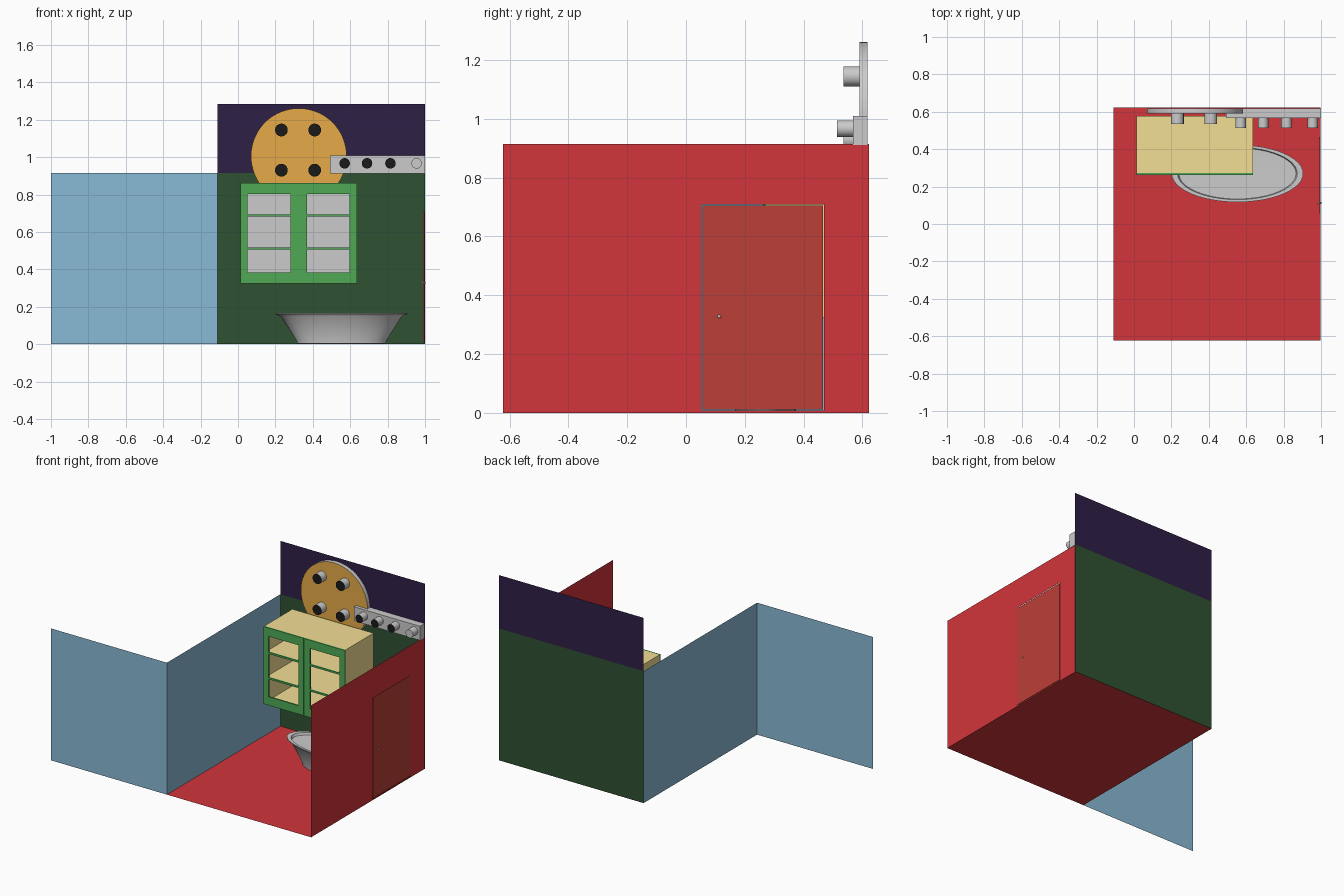
import bpy, bmesh, math
from mathutils import Matrix

if "Cube" in bpy.data.objects:
    bpy.data.objects.remove(bpy.data.objects["Cube"])


def mat(name, rgb):
    m = bpy.data.materials.new(name)
    m.diffuse_color = (*rgb, 1)
    m.use_nodes = True
    m.node_tree.nodes["Principled BSDF"].inputs["Base Color"].default_value = m.diffuse_color
    return m


RED = mat("red", (0.64, 0.035, 0.043))
DOOR = mat("door_red", (0.50, 0.05, 0.038))
BLUE = mat("blue", (0.25, 0.49, 0.66))
GREEN = mat("dark_green", (0.028, 0.083, 0.032))
PURPLE = mat("dark_purple", (0.028, 0.014, 0.062))
FRAME = mat("cabinet_green", (0.077, 0.40, 0.092))
TAN = mat("tan", (0.90, 0.74, 0.30))
ORANGE = mat("orange", (0.79, 0.41, 0.065))
BLACK = mat("black", (0.01, 0.01, 0.01))
GREY = mat("grey", (0.8, 0.8, 0.8))


def finish(name, bm, mats=()):
    me = bpy.data.meshes.new(name)
    bm.to_mesh(me)
    bm.free()
    for m in mats:
        me.materials.append(m)
    ob = bpy.data.objects.new(name, me)
    bpy.context.collection.objects.link(ob)
    return ob


def sheet(name, quads, m):
    """Thin wall made of flat quads, each a list of four corners."""
    bm = bmesh.new()
    for q in quads:
        bm.faces.new([bm.verts.new(p) for p in q])
    return finish(name, bm, [m])


def wall_x(x0, x1, y, z0, z1):
    return [(x0, y, z0), (x1, y, z0), (x1, y, z1), (x0, y, z1)]


def wall_y(x, y0, y1, z0, z1):
    return [(x, y0, z0), (x, y1, z0), (x, y1, z1), (x, y0, z1)]


def boxes(name, items, *mats):
    """One object from several boxes (x0, x1, y0, y1, z0, z1)."""
    bm = bmesh.new()
    for x0, x1, y0, y1, z0, z1 in items:
        M = Matrix.Translation(((x0 + x1) / 2, (y0 + y1) / 2, (z0 + z1) / 2))
        M = M @ Matrix.Diagonal((x1 - x0, y1 - y0, z1 - z0, 1))
        bmesh.ops.create_cube(bm, size=1, matrix=M)
    return finish(name, bm, mats)


def smooth(ob):
    bpy.ops.object.select_all(action='DESELECT')
    ob.select_set(True)
    bpy.context.view_layer.objects.active = ob
    bpy.ops.object.shade_smooth_by_angle(angle=math.radians(35))


def disc(name, x, z, r, y0, y1, face_mat, seg=32):
    """Cylinder along y with a coloured front face."""
    bm = bmesh.new()
    M = Matrix.Translation((x, (y0 + y1) / 2, z)) @ Matrix.Rotation(math.pi / 2, 4, 'X')
    bmesh.ops.create_cone(bm, cap_ends=True, segments=seg, radius1=r, radius2=r,
                          depth=y1 - y0, matrix=M)
    bm.normal_update()
    for f in bm.faces:
        if f.normal.y < -0.9:
            f.material_index = 1
    ob = finish(name, bm, [GREY, face_mat])
    smooth(ob)


# Room shell
L, R, F, B, H, TOP = -0.11, 0.997, -0.622, 0.622, 0.915, 1.285
sheet("floor", [[(L, F, 0), (R, F, 0), (R, B, 0), (L, B, 0)]], RED)
sheet("front_wall", [wall_x(-1, L, F, 0, H)], BLUE)
sheet("left_wall", [wall_y(L, F, B, 0, H)], BLUE)
sheet("back_wall", [wall_x(L, 1, B, 0, H)], GREEN)
sheet("upper_back_wall", [wall_x(L, 1, B, H, TOP)], PURPLE)

# Right wall with doorway, door and knobs
D0, D1, DZ0, DZ1 = 0.053, 0.469, 0.008, 0.709
sheet("right_wall", [wall_y(R, F, D0, 0, H), wall_y(R, D1, B, 0, H),
                     wall_y(R, D0, D1, DZ1, H), wall_y(R, D0, D1, 0, DZ0)], RED)
g = 0.003
boxes("door", [(R - 0.008, R, D0 + g, D1 - g, DZ0 + g, DZ1 - g)], DOOR)
for side, x in (("inner", R - 0.012), ("outer", R)):
    bm = bmesh.new()
    bmesh.ops.create_uvsphere(bm, u_segments=12, v_segments=8, radius=0.006,
                              matrix=Matrix.Translation((x, 0.113, 0.328)))
    smooth(finish(side + "_door_knob", bm))

# Round panel with four pegs
disc("round_panel", 0.325, 1.005, 0.256, 0.59, 0.618, ORANGE, 64)
for i, x in enumerate((0.232, 0.41)):
    for j, z in enumerate((0.93, 1.145)):
        disc(f"panel_peg_{i}{j}", x, z, 0.034, 0.535, 0.592, BLACK)

# Peg rail
boxes("peg_rail", [(0.492, 1.0, 0.568, 0.618, 0.912, 1.01)])
for i, x in enumerate((0.57, 0.69, 0.815, 0.955)):
    disc(f"rail_peg_{i}", x, 0.967, 0.028, 0.513, 0.57, GREY if i == 3 else BLACK)

# Cabinet carcass, shelves and back
X0, X1, Y0, Y1, Z0, Z1 = 0.013, 0.636, 0.262, 0.577, 0.325, 0.862
YB, t = Y0 + 0.01, 0.02
boxes("cabinet_body", [(X0, X0 + t, YB, Y1, Z0, Z1), (X1 - t, X1, YB, Y1, Z0, Z1),
                       (X0 + t, X1 - t, YB, Y1, Z0, Z0 + t),
                       (X0 + t, X1 - t, YB, Y1, Z1 - t, Z1)], TAN)
SHELVES = (0.512, 0.688)
boxes("cabinet_shelves", [(X0 + t, X1 - t, YB, Y1 - 0.008, z - 0.006, z + 0.006)
                          for z in SHELVES], TAN)
boxes("cabinet_back", [(X0 + t, X1 - t, Y1 - 0.008, Y1, Z0 + t, Z1 - t)], GREY)

# Cabinet door frames: stiles, rails and bars in front of the shelves
for name, a, b, c, d in (("left", X0, 0.052, 0.28, 0.320),
                         ("right", 0.322, 0.368, 0.595, X1)):
    parts = [(a, b, Y0, YB, Z0, Z1), (c, d, Y0, YB, Z0, Z1),
             (b, c, Y0, YB, Z0, 0.384), (b, c, Y0, YB, 0.803, Z1)]
    parts += [(b, c, Y0, YB, z - 0.006, z + 0.006) for z in SHELVES]
    boxes(name + "_cabinet_door", parts, FRAME)

# Oval basin: lathed profile (radius fraction, height)
profile = [(0.0, 0.0), (0.67, 0.0), (0.69, 0.02), (0.92, 0.145), (1.0, 0.158),
           (1.0, 0.164), (0.91, 0.164), (0.89, 0.148), (0.0, 0.145)]
bm = bmesh.new()
verts = [bm.verts.new((r, 0, z)) for r, z in profile]
edges = [bm.edges.new(p) for p in zip(verts, verts[1:])]
bmesh.ops.spin(bm, geom=verts + edges, cent=(0, 0, 0), axis=(0, 0, 1),
               angle=2 * math.pi, steps=48)
bmesh.ops.remove_doubles(bm, verts=bm.verts, dist=1e-4)
bmesh.ops.recalc_face_normals(bm, faces=bm.faces)
bm.transform(Matrix.Translation((0.553, 0.27, 0.003)) @ Matrix.Diagonal((0.352, 0.153, 1, 1)))
smooth(finish("basin", bm))
